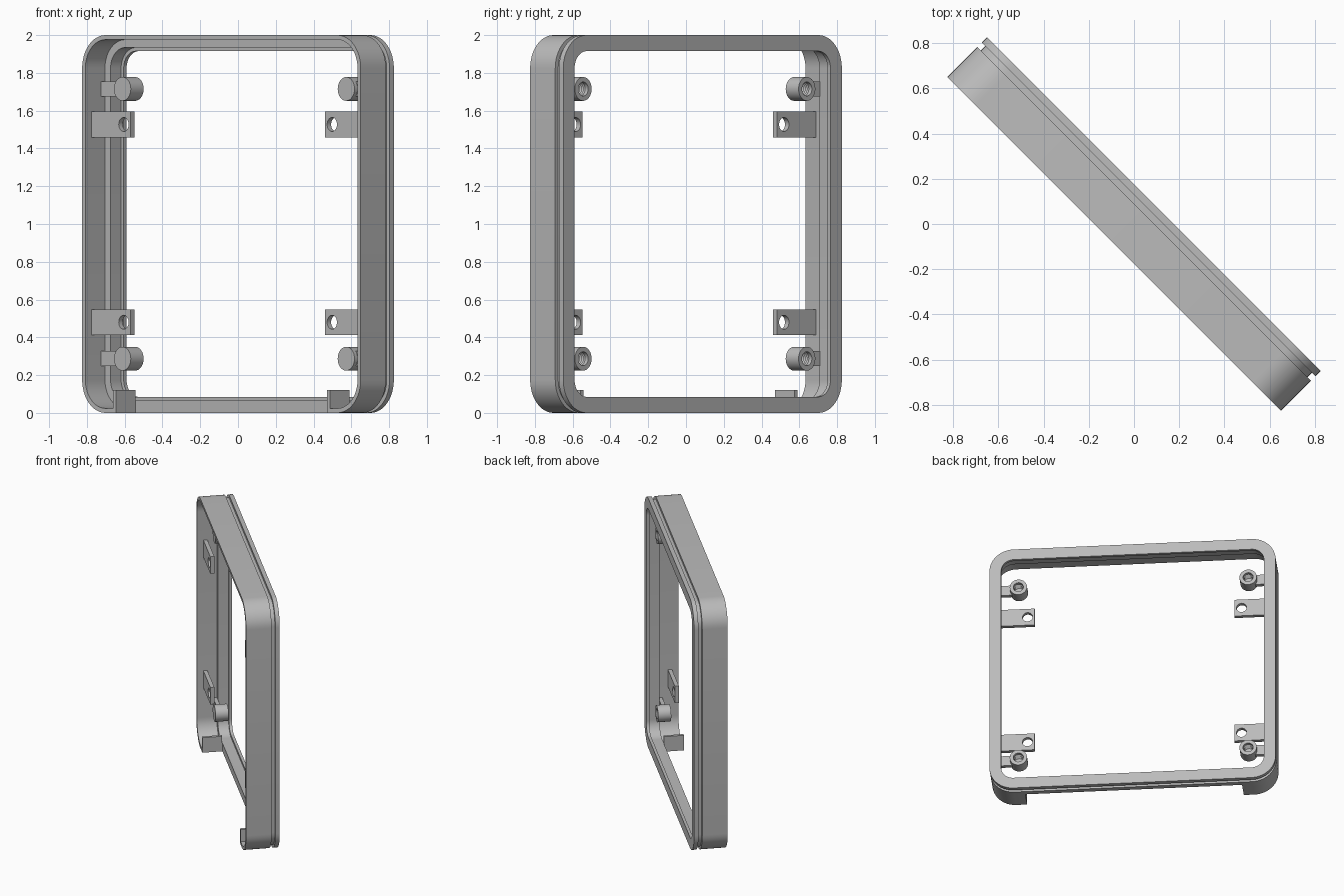
import bpy, bmesh, math

if "Cube" in bpy.data.objects:
    bpy.data.objects.remove(bpy.data.objects["Cube"], do_unlink=True)

HALF_W, HALF_H, RADIUS = 1.043, 1.0, 0.175
YAW = -math.pi / 4          # the frame stands diagonally
FRONT, LEDGE = -0.124, 0.023

grey = bpy.data.materials.new("grey_plastic")
grey.use_nodes = True
grey.diffuse_color = (0.5, 0.5, 0.5, 1)
grey.node_tree.nodes["Principled BSDF"].inputs["Base Color"].default_value = (0.5, 0.5, 0.5, 1)


def finish(bm, name):
    bmesh.ops.recalc_face_normals(bm, faces=bm.faces)
    mesh = bpy.data.meshes.new(name)
    bm.to_mesh(mesh)
    bm.free()
    ob = bpy.data.objects.new(name, mesh)
    bpy.context.collection.objects.link(ob)
    mesh.materials.append(grey)
    ob.rotation_euler.z = YAW
    return ob


def loft(name, loops, closed):
    """Skin a list of point loops; closed joins last to first, otherwise cap."""
    bm = bmesh.new()
    rings = [[bm.verts.new(p) for p in loop] for loop in loops]
    pairs = list(zip(rings, rings[1:])) + ([(rings[-1], rings[0])] if closed else [])
    for a, b in pairs:
        for i in range(len(a)):
            j = (i + 1) % len(a)
            bm.faces.new((a[i], a[j], b[j], b[i]))
    if not closed:
        bm.faces.new(rings[0])
        bm.faces.new(rings[-1])
    return finish(bm, name)


def box(name, x, y, z):
    loops = [[(x[0], d, z[0]), (x[1], d, z[0]), (x[1], d, z[1]), (x[0], d, z[1])] for d in y]
    return loft(name, loops, False)


def circle(cx, cz, r, y, n=32):
    return [(cx + r * math.cos(math.tau * i / n), y, cz + r * math.sin(math.tau * i / n))
            for i in range(n)]


def rounded_rect(inset, y, steps=12):
    r, pts = RADIUS - inset, []
    for k, (sx, sz) in enumerate([(1, 1), (-1, 1), (-1, -1), (1, -1)]):
        for i in range(steps + 1):
            a = math.pi / 2 * (k + i / steps)
            pts.append((sx * (HALF_W - RADIUS) + r * math.cos(a), y,
                        HALF_H + sz * (HALF_H - RADIUS) + r * math.sin(a)))
    return pts


def cut(ob, cutter):
    mod = ob.modifiers.new("cut", "BOOLEAN")
    mod.operation, mod.solver, mod.object = "DIFFERENCE", "EXACT", cutter
    cutter.hide_render = True
    bpy.context.view_layer.update()
    bpy.context.view_layer.objects.active = ob
    bpy.ops.object.modifier_apply(modifier=mod.name)
    bpy.data.objects.remove(cutter, do_unlink=True)


# Stepped frame section (inset from outside, depth), with an outer groove
section = [(0, FRONT), (0, 0.064), (0.022, 0.064), (0.022, 0.092), (0, 0.092), (0, 0.124),
           (0.085, 0.124), (0.085, 0.102), (0.066, 0.102), (0.066, LEDGE),
           (0.024, LEDGE), (0.024, FRONT)]
frame = loft("frame", [rounded_rect(t, y) for t, y in section], True)

# Opening in the bottom wall
cut(frame, box("bottom_cutter", (-0.79, 0.79), (-0.3, LEDGE + 0.001), (-0.1, 0.15)))
parts = [frame]

# Standoff section (radius, depth): solid front, threaded blind hole at the back
post = [(0.063, -0.028), (0.063, 0.068), (0.037, 0.068), (0.037, 0.05)]
post += [(0.03 if i % 2 else 0.037, 0.045 - 0.007 * i) for i in range(8)]

for side, s in (("left", 1), ("right", -1)):
    # End plates beside the bottom opening
    parts.append(box(side + "_end_plate", sorted((s * 0.79, s * 0.812)),
                     (FRONT, LEDGE), (0.001, 0.12)))
    for level, post_z, tab_z in (("lower", 0.287, 0.48), ("upper", 1.715, 1.527)):
        tag = f"{level}_{side}_"
        # Screw post and the arm holding it
        parts.append(loft(tag + "post", [circle(s * 0.8375, post_z, r, y) for r, y in post], False))
        parts.append(box(tag + "post_arm", sorted((s * 0.885, s * 1.025)), (-0.005, 0.025),
                         (post_z - 0.04, post_z + 0.04)))
        # Mounting tab with a round hole
        tab = box(tag + "tab", sorted((s * 0.728, s * 1.025)), (-0.076, -0.046),
                  (tab_z - 0.068, tab_z + 0.068))
        cut(tab, loft("hole_cutter", [circle(s * 0.78, tab_z, 0.037, y) for y in (-0.2, 0.1)], False))
        parts.append(tab)

# Smooth the curves, keep the edges crisp
bpy.ops.object.select_all(action="DESELECT")
for ob in parts:
    ob.select_set(True)
bpy.context.view_layer.objects.active = frame
bpy.ops.object.shade_smooth_by_angle(angle=math.radians(30))
